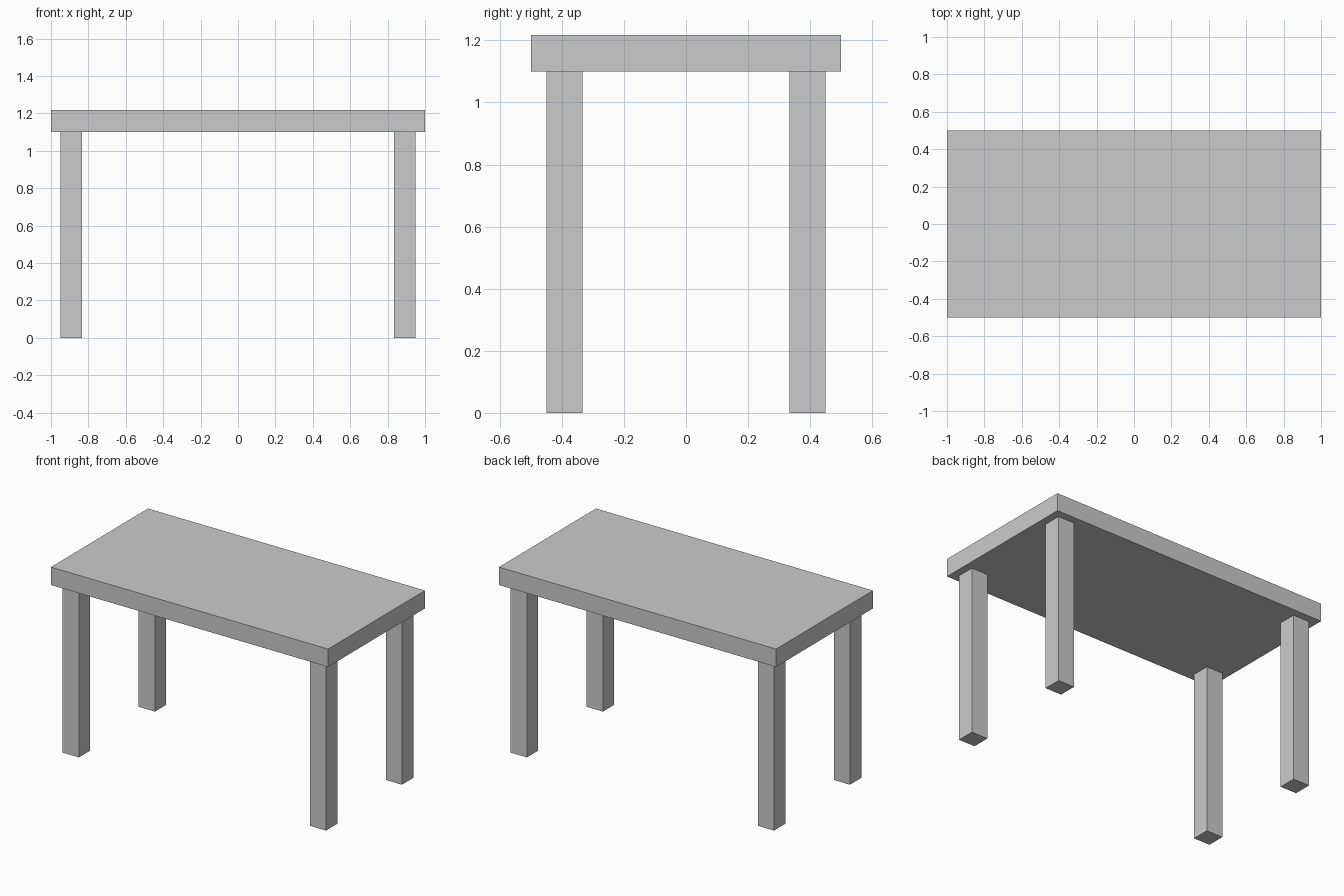
import bpy

cube = bpy.data.objects.get("Cube")
if cube:
    bpy.data.objects.remove(cube, do_unlink=True)

GREY = (0.6, 0.6, 0.6, 1)
grey = bpy.data.materials.new("plain grey")
grey.use_nodes = True
grey.diffuse_color = GREY
grey.node_tree.nodes["Principled BSDF"].inputs["Base Color"].default_value = GREY


def box(name, size, centre):
    bpy.ops.mesh.primitive_cube_add(size=1, location=centre)
    obj = bpy.context.object
    obj.name = name
    obj.scale = size
    bpy.ops.object.transform_apply(location=False, rotation=False, scale=True)
    obj.data.materials.append(grey)
    return obj


LENGTH, DEPTH = 2.0, 1.0
THICK = 0.1167       # tabletop thickness and leg width
LEG_HEIGHT = 1.1
INSET = 0.05         # gap from tabletop edge to leg

# Tabletop
box("tabletop", (LENGTH, DEPTH, THICK), (0, 0, LEG_HEIGHT + THICK / 2))

# Four square legs
leg_x = LENGTH / 2 - INSET - THICK / 2
leg_y = DEPTH / 2 - INSET - THICK / 2
for y_name, sy in (("front", -1), ("back", 1)):
    for x_name, sx in (("left", 1), ("right", -1)):
        box(f"{y_name}_{x_name}_leg", (THICK, THICK, LEG_HEIGHT),
            (sx * leg_x, sy * leg_y, LEG_HEIGHT / 2))
